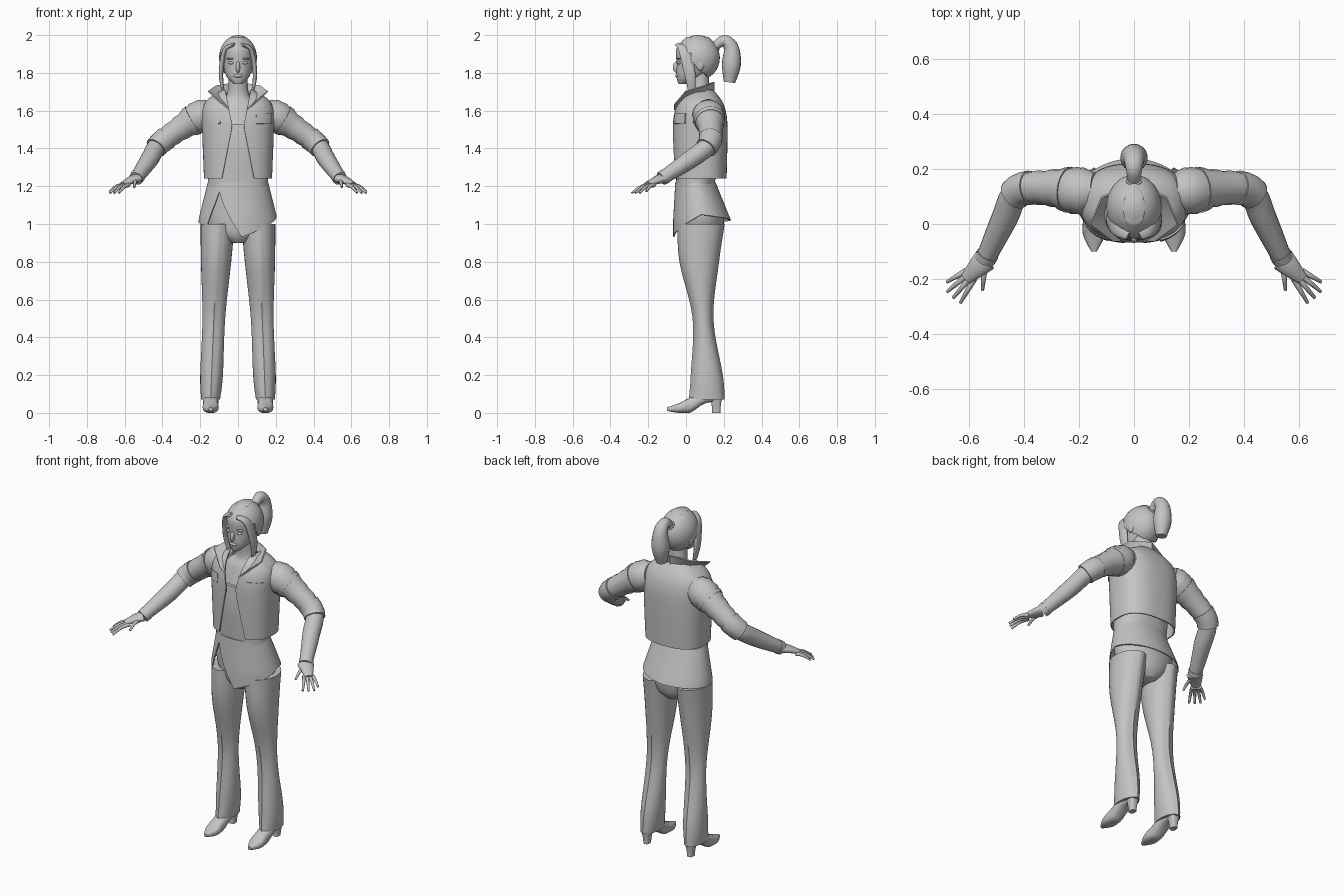
import bpy, bmesh, math
from mathutils import Vector

cube = bpy.data.objects.get("Cube")
if cube:
    bpy.data.objects.remove(cube)

grey = bpy.data.materials.new("plain grey")
grey.use_nodes = True
shade = (.55, .55, .55, 1)
grey.diffuse_color = shade
grey.node_tree.nodes["Principled BSDF"].inputs["Base Color"].default_value = shade


def finish(name, bm, thick=0):
    bmesh.ops.recalc_face_normals(bm, faces=bm.faces[:])
    if thick:
        bmesh.ops.solidify(bm, geom=bm.faces[:], thickness=thick)
        bmesh.ops.recalc_face_normals(bm, faces=bm.faces[:])
    mesh = bpy.data.meshes.new(name)
    bm.to_mesh(mesh)
    bm.free()
    mesh.materials.append(grey)
    mesh.shade_smooth()
    mesh.set_sharp_from_angle(angle=math.radians(50))
    bpy.context.collection.objects.link(bpy.data.objects.new(name, mesh))


def skin(name, rings, closed=True, thick=0, side=1):
    """Bridge rings of points; closed solid rings get end caps."""
    bm = bmesh.new()
    loops = [[bm.verts.new((x * side, y, z)) for x, y, z in ring] for ring in rings]
    count = len(loops[0])
    for low, high in zip(loops, loops[1:]):
        for i in range(count if closed else count - 1):
            j = (i + 1) % count
            bm.faces.new((low[i], low[j], high[j], high[i]))
    if closed and not thick:
        bm.faces.new(loops[0])
        bm.faces.new(loops[-1])
    finish(name, bm, thick)


def smooth(rows, steps=5):
    """Catmull-Rom interpolation of parameter rows."""
    out = []
    last = len(rows) - 1
    for i in range(last):
        near = [rows[max(0, min(last, i + offset))] for offset in (-1, 0, 1, 2)]
        for step in range(steps):
            t = step / steps
            out.append([b + t / 2 * (c - a + t * (2 * a - 5 * b + 4 * c - d + t * (3 * (b - c) + d - a)))
                        for a, b, c, d in zip(*near)])
    return out + [rows[last]]


def around(count):
    return [math.tau * i / count for i in range(count)]


def oval(centre, z, width, depth, angle, power=2):
    """Point on a level superellipse; angle zero faces the front."""
    s, c = math.sin(angle), math.cos(angle)
    x = math.copysign(width * abs(s) ** (2 / power), s)
    return x, centre - math.copysign(depth * abs(c) ** (2 / power), c), z


def loft(name, rows, side=1, power=2, crease=0, shift=lambda z: 0):
    """Rows hold height, depth centre, half width and half depth."""
    rings = []
    for z, centre, width, depth in smooth(rows):
        ring = []
        for angle in around(32):
            ridge = crease if abs(math.cos(angle)) > .999 else 0
            x, y, z = oval(centre, z, width, depth + ridge, angle, power)
            ring.append((x + shift(z), y, z))
        rings.append(ring)
    skin(name, rings, side=side)


def tube(name, rows, side=1, up=(0, 0, 1), flat=1, grow=0, fold=0, sides=18):
    """Rows hold a path point and its radius."""
    path = [Vector(row[:3]) for row in rows]
    last = len(path) - 1
    rings = []
    for i, point in enumerate(path):
        along = (path[min(i + 1, last)] - path[max(i - 1, 0)]).normalized()
        across = along.cross(Vector(up)).normalized()
        over = across.cross(along)
        radius = rows[i][3] + grow + fold * math.cos(math.pi * i)
        rings.append([point + radius * (across * flat * math.cos(a) + over * math.sin(a)) for a in around(sides)])
    skin(name, rings, side=side)


def ball(name, place, size, side=1, keep=None, segments=24):
    bm = bmesh.new()
    bmesh.ops.create_uvsphere(bm, u_segments=segments, v_segments=segments // 2, radius=1)
    for v in bm.verts:
        x, y, z = (c * s + p for c, s, p in zip(v.co, size, place))
        v.co = x * side, y, z
    if keep:
        unwanted = [f for f in bm.faces if not keep(f.calc_center_median())]
        bmesh.ops.delete(bm, geom=unwanted, context='FACES')
    finish(name, bm)


# Head, neck and chest
loft("head", [(1.74, -.02, .02, .02), (1.78, .02, .06, .07), (1.85, .05, .08, .1),
              (1.93, .06, .08, .11), (1.99, .06, .04, .06)])
loft("neck_and_chest", [(1.5, .06, .15, .1), (1.62, .08, .12, .08), (1.68, .08, .06, .05), (1.8, .07, .05, .05)])
ball("nose", (0, -.05, 1.83), (.012, .02, .03))
ball("lips", (0, -.045, 1.785), (.024, .012, .01))


# Hair cap and ponytail
def hair_area(c):
    fringe = c.z > 1.945 - abs(c.x) / 2
    return fringe or c.y > .03 + max(0, 1.86 - c.z)


ball("hair_cap", (0, .062, 1.88), (.1, .117, .12), keep=hair_area, segments=60)
tail = smooth([(0, .14, 1.93, .02), (0, .2, 1.97, .03), (0, .24, 1.93, .04), (0, .24, 1.84, .05), (0, .23, 1.75, .03)])
tube("ponytail", tail, up=(1, 0, 0))
tube("hair_tie", tail[1:3], up=(1, 0, 0), grow=.007)

# Shirt and hips
loft("shirt", [(1.2, .05, .16, .1), (1.4, .06, .16, .12), (1.53, .06, .16, .11)], power=2.3)
loft("hips", [(.9, .08, .05, .08), (.95, .08, .14, .11), (1.05, .08, .18, .12), (1.2, .05, .15, .1)])

# Flared tunic with a slit and a pointed front panel
hem_points = [(-180, 1.02), (-50, 1), (-35, 1.17), (5, .93), (90, 1.05), (180, 1.02)]


def hem(degrees):
    for (a, low), (b, high) in zip(hem_points, hem_points[1:]):
        if degrees <= b:
            return low + (high - low) * (degrees - a) / (b - a)


waist = 1.22
tunic = []
for step in range(9):
    ring = []
    for degrees in range(-180, 180, 5):
        drop = (waist - hem(degrees)) * step / 8
        flare = min(1, drop * 5)
        ring.append(oval(.05 + .035 * flare, waist - drop, .16 + .05 * flare, .107 + .046 * flare,
                         math.radians(degrees)))
    tunic.append(ring)
skin("tunic", tunic, thick=.006)

# Open jacket: height, half width, half depth
jacket = smooth([(1.24, .18, .14), (1.5, .19, .145), (1.6, .19, .135), (1.66, .16, .11), (1.71, .08, .07)])


def panel(name, rows, arc, lift=0, side=1):
    """Bent sheet that follows the jacket between two angles."""
    sheet = []
    for z, width, depth in rows:
        start, end = arc(z, width)
        sheet.append([oval(.075, z, width + lift, depth + lift, start + (end - start) * i / 56, 2.5)
                      for i in range(57)])
    skin(name, sheet, closed=False, thick=.007, side=side)


def opening(z, width):
    gap = .03 + abs(z - 1.52) / 5
    start = math.asin((gap / width) ** 1.25)
    return start, math.tau - start


def pocket(z, width):
    return math.radians(24), math.radians(62)


panel("jacket", jacket, opening)
chest_rows = [row for row in jacket if 1.51 < row[0] < 1.59]
panel("left_pocket_flap", chest_rows, pocket, lift=.006)
panel("right_pocket_flap", chest_rows, pocket, lift=.003, side=-1)

# Standing collar with open points
inner = [(.05, -.06, 1.6), (.08, 0, 1.66), (.08, .1, 1.69), (0, .15, 1.69)]
outer = [(.08, -.06, 1.63), (.16, 0, 1.7), (.12, .1, 1.73), (0, .15, 1.75)]
collar = [half + [(-x, y, z) for x, y, z in reversed(half[:-1])] for half in (inner, outer)]
skin("collar", collar, closed=False, thick=.007)

# Limb paths shared by clothing and skin
arm = smooth([(.14, .12, 1.59, .06), (.2, .12, 1.57, .08), (.3, .13, 1.51, .06),
              (.42, .12, 1.42, .05), (.47, .02, 1.34, .048), (.54, -.13, 1.24, .035)])
strand = smooth([(.02, -.04, 1.95, .02), (.07, -.01, 1.92, .03), (.09, .02, 1.8, .03), (.08, .03, 1.71, .02)])
palm = smooth([(.54, -.13, 1.24, .025), (.57, -.16, 1.23, .02), (.61, -.2, 1.21, .012)])
shoe = smooth([(-.1, .01, .03, .01), (-.04, .04, .05, 0), (.02, .04, .08, 0), (.1, .04, .11, .05), (.18, .02, .1, .06)])


def finger(name, degrees, start, reach, side):
    """Tapered digit fanning out from the wrist."""
    rows = []
    for t in (0, .5, 1):
        far = start + (reach - start) * t
        angle = math.radians(degrees)
        bend = .01 * math.sin(math.pi * t)
        rows.append((.54 + far * math.cos(angle), -.13 + far * math.sin(angle),
                     1.24 - .42 * far + bend, .012 - .006 * t))
    tube(name, smooth(rows), side, sides=8)


for side, tag in ((1, "left_"), (-1, "right_")):
    # Face details
    ball(tag + "eye", (.034, -.036, 1.853), (.017, .011, .008), side)
    ball(tag + "brow", (.036, -.036, 1.875), (.024, .013, .005), side)
    ball(tag + "ear", (.085, .075, 1.845), (.013, .022, .034), side)
    tube(tag + "hair_strand", strand, side, up=(0, 1, 0), flat=.4)

    # Sleeve with folds, rolled cuff and patch
    tube(tag + "sleeve", arm[:15], side, grow=.006, fold=.002)
    tube(tag + "cuff", arm[13:17], side, grow=.01)
    tube(tag + "sleeve_patch", arm[7:9], side, grow=.01)

    # Forearm and hand
    tube(tag + "forearm", arm[13:], side)
    tube(tag + "wrist_band", arm[-2:], side, grow=.003)
    tube(tag + "palm", palm, side, flat=1.8)
    for i, word in enumerate(("index", "middle", "ring", "little")):
        finger(tag + word + "_finger", 10 * i - 60, .08, .18 - .02 * (i == 3), side)
    finger(tag + "thumb", -85, .03, .11, side)

    # Trouser leg with pressed creases
    loft(tag + "trouser_leg", [(.07, .11, .05, .09), (.2, .11, .06, .08), (.5, .09, .06, .05),
                               (.8, .07, .08, .1), (1, .08, .09, .12)],
         side, crease=.005, shift=lambda z: .148 - .04 * z)

    # Pointed shoe: depth, half width, top and sole height
    rings = []
    for y, width, top, sole in shoe:
        sole = max(0, sole)
        section = [oval((top + sole) / 2, y, width, (top - sole) / 2, angle, 2.6) for angle in around(20)]
        rings.append([(x + .145, y, z) for x, z, y in section])
    skin(tag + "shoe", rings, side=side)
    loft(tag + "shoe_heel", [(0, .16, .017, .022), (.03, .16, .02, .023), (.08, .16, .03, .03)],
         side, power=3, shift=lambda z: .145)
